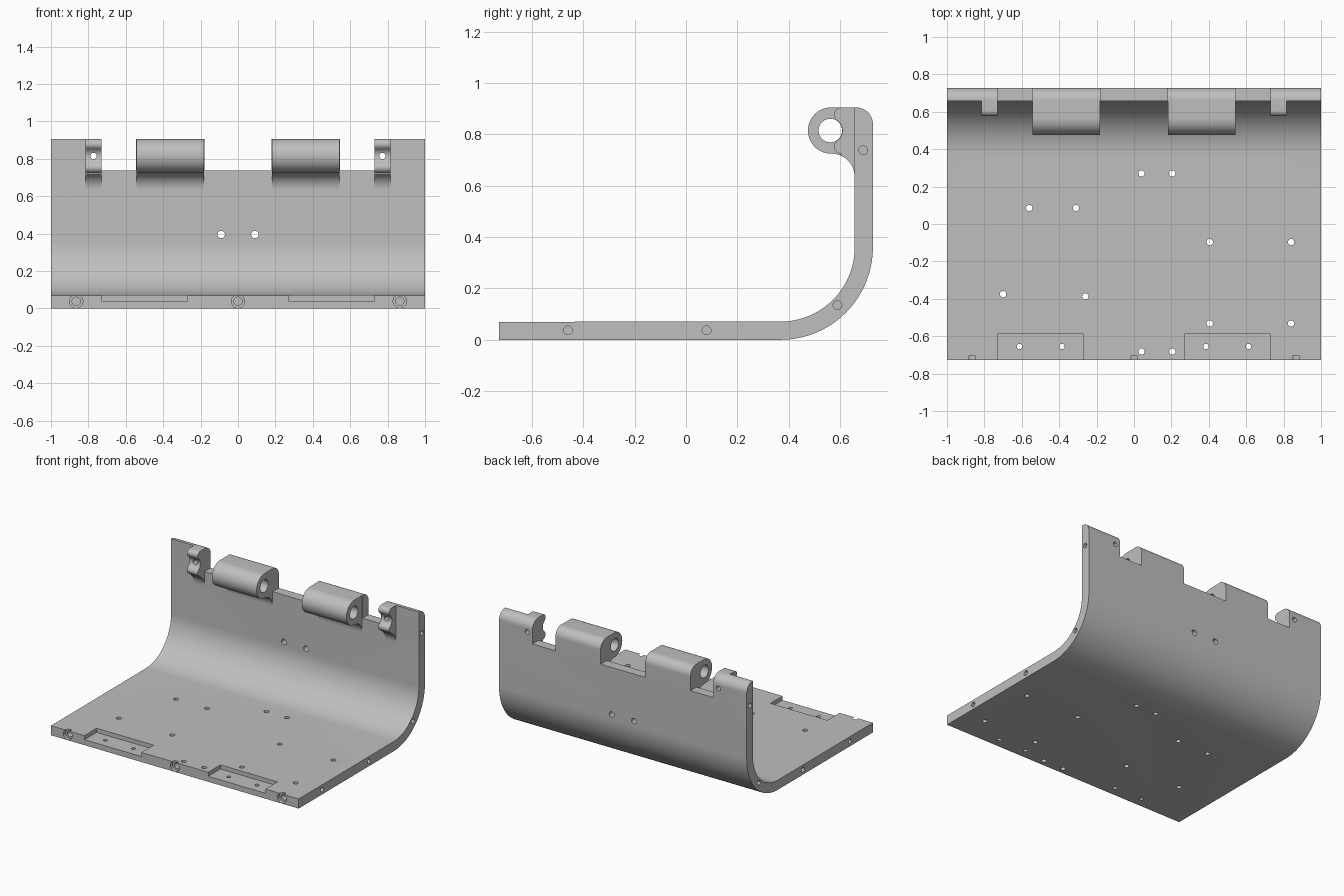
import bpy, bmesh
from math import sin, cos, radians, pi
from mathutils import Matrix, Vector

cube = bpy.data.objects.get("Cube")
if cube:
    bpy.data.objects.remove(cube)

grey = bpy.data.materials.new("plain grey")
grey.use_nodes = True
colour = (0.52, 0.52, 0.52, 1)
grey.diffuse_color = colour
grey.node_tree.nodes["Principled BSDF"].inputs["Base Color"].default_value = colour


def arc(cy, cz, r, start, end, n=16):
    angles = [radians(start + (end - start) * i / n) for i in range(n + 1)]
    return [(cy + r * cos(a), cz + r * sin(a)) for a in angles]


def new_object(name, bm):
    bmesh.ops.recalc_face_normals(bm, faces=bm.faces)
    mesh = bpy.data.meshes.new(name)
    bm.to_mesh(mesh)
    bm.free()
    mesh.materials.append(grey)
    obj = bpy.data.objects.new(name, mesh)
    bpy.context.collection.objects.link(obj)
    return obj


def extrude(name, profile, x0, x1):
    """Sweep a (y, z) profile along x."""
    bm = bmesh.new()
    face = bm.faces.new([bm.verts.new((x0, y, z)) for y, z in profile])
    moved = bmesh.ops.extrude_face_region(bm, geom=[face])["geom"]
    verts = [v for v in moved if isinstance(v, bmesh.types.BMVert)]
    bmesh.ops.translate(bm, vec=(x1 - x0, 0, 0), verts=verts)
    return new_object(name, bm)


def add_drill(bm, centre, axis, radius, depth):
    turn = Vector((0, 0, 1)).rotation_difference(Vector(axis)).to_matrix().to_4x4()
    bmesh.ops.create_cone(bm, cap_ends=True, segments=24, radius1=radius, radius2=radius,
                          depth=depth, matrix=Matrix.Translation(centre) @ turn)


def add_box(bm, low, high):
    low, high = Vector(low), Vector(high)
    bmesh.ops.create_cube(bm, size=1, matrix=Matrix.Translation((low + high) / 2)
                          @ Matrix.Diagonal((*(high - low), 1)))


def cut(obj, bm):
    cutter = new_object("cutter", bm)
    cutter.hide_render = True
    mod = obj.modifiers.new("cut", "BOOLEAN")
    mod.operation = "DIFFERENCE"
    mod.solver = "EXACT"
    mod.use_self = True
    mod.object = cutter
    bpy.context.view_layer.objects.active = obj
    bpy.ops.object.modifier_apply(modifier=mod.name)
    bpy.data.objects.remove(cutter)


def smooth(obj):
    bpy.ops.object.select_all(action="DESELECT")
    obj.select_set(True)
    bpy.context.view_layer.objects.active = obj
    bpy.ops.object.shade_smooth_by_angle(angle=radians(30))


X, Y, Z = (1, 0, 0), (0, 1, 0), (0, 0, 1)

# Bent sheet: floor, curved corner and back wall with a rounded top
sheet_profile = ([(-0.728, 0.07), (-0.728, 0)]
                 + arc(0.368, 0.36, 0.36, -90, 0, 32)
                 + arc(0.663, 0.84, 0.065, 0, 90)
                 + [(0.657, 0.905)]
                 + arc(0.368, 0.36, 0.289, 0, -90, 32))
sheet = extrude("bent_sheet", sheet_profile, -1, 1)

# Notches between the knuckles and recesses on the front edge
bm = bmesh.new()
add_box(bm, (-0.18, 0.5, 0.738), (0.18, 0.9, 1))
for s in (-1, 1):
    a, b = sorted((s * 0.545, s * 0.73))
    add_box(bm, (a, 0.5, 0.738), (b, 0.9, 1))
    a, b = sorted((s * 0.27, s * 0.73))
    add_box(bm, (a, -0.9, 0.04), (b, -0.588, 0.2))
cut(sheet, bm)

# Drilled holes
bm = bmesh.new()
floor_holes = [(0.04, 0.27), (0.205, 0.27), (-0.56, 0.085), (-0.31, 0.085),
               (-0.70, -0.375), (-0.26, -0.387), (0.405, -0.097), (0.84, -0.097),
               (0.405, -0.532), (0.84, -0.532), (0.04, -0.682), (0.205, -0.682)]
for x, y in floor_holes:
    add_drill(bm, (x, y, 0.04), Z, 0.017, 0.2)
for s in (-1, 1):
    for x in (0.385, 0.612):
        add_drill(bm, (s * x, -0.655, 0.04), Z, 0.014, 0.2)
    for y, z in [(-0.46, 0.037), (0.08, 0.037), (0.59, 0.135), (0.69, 0.738)]:
        add_drill(bm, (s, y, z), X, 0.017, 0.16)
    add_drill(bm, (s * 0.09, 0.7, 0.395), Y, 0.02, 0.3)
    add_drill(bm, (s * 0.772, 0.7, 0.815), Y, 0.017, 0.3)
for x in (-0.865, 0, 0.865):
    add_drill(bm, (x, -0.728, 0.038), Y, 0.036, 0.05)
    add_drill(bm, (x, -0.728, 0.038), Y, 0.022, 0.25)
cut(sheet, bm)
smooth(sheet)

# Hinge knuckles and cradle clips on both sides
fillet = arc(0.567, 0.635, 0.09, 90, 0) + [(0.662, 0.635), (0.662, 0.905)]
knuckle_profile = arc(0.565, 0.815, 0.09, 90, 270, 32) + fillet
clip_profile = (arc(0.605, 0.877, 0.028, 90, 225, 10)
                + arc(0.562, 0.815, 0.047, 45, -45, 12)
                + arc(0.605, 0.753, 0.028, 135, 270, 10)
                + arc(0.567, 0.635, 0.09, 65, 0)
                + [(0.662, 0.635), (0.662, 0.905)])
for side, s in (("right", -1), ("left", 1)):
    a, b = sorted((s * 0.182, s * 0.543))
    knuckle = extrude(side + "_hinge_knuckle", knuckle_profile, a, b)
    bm = bmesh.new()
    add_drill(bm, (s * 0.36, 0.562, 0.815), X, 0.046, 1)
    cut(knuckle, bm)
    smooth(knuckle)

    a, b = sorted((s * 0.73, s * 0.816))
    clip = extrude(side + "_cradle_clip", clip_profile, a, b)
    bm = bmesh.new()
    add_drill(bm, (s * 0.772, 0.6, 0.815), Y, 0.017, 0.4)
    cut(clip, bm)
    smooth(clip)
